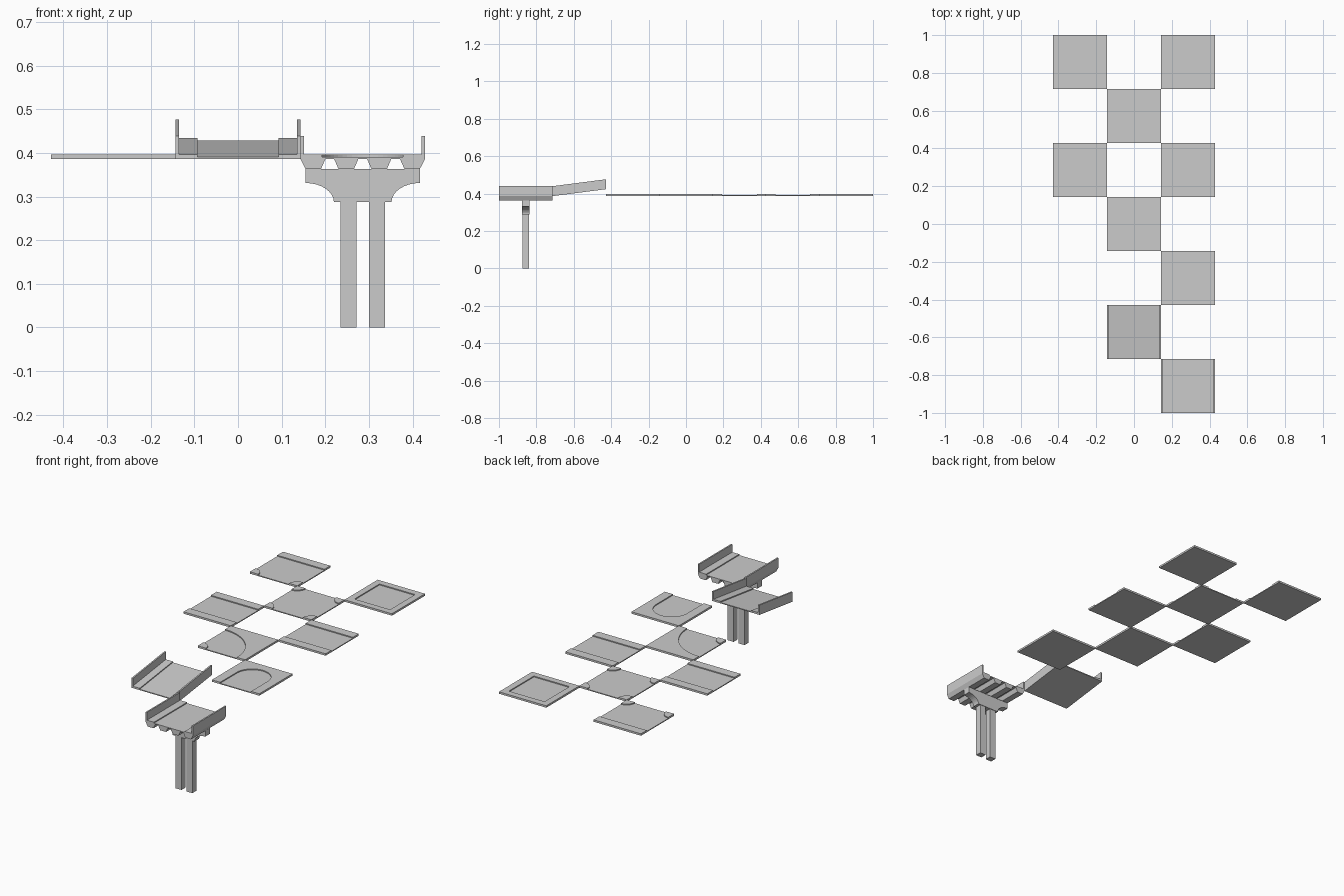
import bpy, bmesh
from math import sin, cos, pi
from mathutils import Vector

if "Cube" in bpy.data.objects:
    bpy.data.objects.remove(bpy.data.objects["Cube"])

T = 2 / 7              # tile size
H = T / 2              # half tile
K = 0.05               # kerb width
R = H - K              # half road width
Z0, ZR, ZK, ZW = 0.386, 0.391, 0.3965, 0.439   # underside, road, kerb top, wall top


def prism(bm, pts, origin, sweep):
    """Closed prism from 3D points offset by origin, swept along a vector."""
    base = [bm.verts.new(Vector(p) + Vector(origin)) for p in pts]
    far = [bm.verts.new(v.co + Vector(sweep)) for v in base]
    n = len(base)
    bm.faces.new(base)
    bm.faces.new(far[::-1])
    for i in range(n):
        bm.faces.new((base[i], far[i], far[(i + 1) % n], base[(i + 1) % n]))


def finish(bm, name):
    bmesh.ops.recalc_face_normals(bm, faces=bm.faces)
    me = bpy.data.meshes.new(name)
    bm.to_mesh(me)
    bm.free()
    ob = bpy.data.objects.new(name, me)
    bpy.context.collection.objects.link(ob)
    return ob


def arc(cx, cy, rx, ry, a0, a1, n):
    return [(cx + rx * cos(a0 + (a1 - a0) * i / n),
             cy + ry * sin(a0 + (a1 - a0) * i / n)) for i in range(n + 1)]


def rect(x0, y0, x1, y1):
    return [(x0, y0), (x1, y0), (x1, y1), (x0, y1)]


def corner(sx, sy):
    """Quarter-round kerb in one corner of a tile."""
    q = arc(0, 0, K, K, 0, pi / 2, 8)
    return [(sx * (H - x), sy * (H - y)) for x, y in q] + [(sx * H, sy * H)]


def tile(name, col, row, kerbs):
    """Flat road slab with raised kerb outlines on top."""
    bm = bmesh.new()
    o = (col * T, row * T, 0)
    prism(bm, [(x, y, Z0) for x, y in rect(-H, -H, H, H)], o, (0, 0, ZR - Z0))
    for k in kerbs:
        prism(bm, [(x, y, ZR) for x, y in k], o, (0, 0, ZK - ZR))
    return finish(bm, name)


def walled_deck(name, col, row, rise, underside):
    """Road section with kerbs and side walls, swept along y."""
    w = H - 0.008
    half = [(R, ZR), (R, ZK), (w, ZK), (w, ZW), (H, ZW)]
    sec = half + underside + [(-x, z) for x, z in half[::-1]]
    bm = bmesh.new()
    prism(bm, [(x, -H, z) for x, z in sec], (col * T, row * T, 0), (0, T, rise))
    return finish(bm, name)


# Flat road tiles
strips = [rect(-H, R, H, H), rect(-H, -H, H, -R)]
tile("straight_road_left", -1, 1, strips)
tile("straight_road_right", 1, 1, strips)
tile("t_junction", -1, 3, [strips[0], corner(-1, -1), corner(1, -1)])
tile("crossroads", 0, 2, [corner(sx, sy) for sx in (-1, 1) for sy in (-1, 1)])

bend = arc(-H, -H, T - K, T - K, 0, pi / 2, 16) + [(-H, H), (H, H), (H, -H)]
tile("road_bend", 0, 0, [corner(-1, -1), bend])

dead_end = [(-R, -H)] + arc(0, 0, R, R, pi, 0, 24) + [(R, -H), (H, -H), (H, H), (-H, H), (-H, -H)]
tile("dead_end_road", 1, -1, [dead_end])

# Paved tile with a sunken square
bm = bmesh.new()
prism(bm, [(x, y, Z0) for x, y in rect(-H, -H, H, H)], (T, 3 * T, 0), (0, 0, ZK - Z0))
bmesh.ops.recalc_face_normals(bm, faces=bm.faces)
bm.faces.ensure_lookup_table()
top = max(bm.faces, key=lambda f: f.calc_center_median().z)
bmesh.ops.inset_region(bm, faces=[top], thickness=K)
inner = bmesh.ops.extrude_discrete_faces(bm, faces=[top])["faces"][0]
for v in inner.verts:
    v.co.z = ZR
finish(bm, "sunken_square_tile")

# Sloped ramp tile
walled_deck("ramp", 0, -2, 0.037, [(H, Z0), (-H, Z0)])

# Bridge deck with tapered beams underneath
ZB = 0.363
under = [(H, Z0), (H - 0.012, ZB)]
for c in (0.0755, 0, -0.0755):
    under += [(c + 0.02, ZB), (c + 0.01, Z0), (c - 0.01, Z0), (c - 0.02, ZB)]
under += [(-H + 0.012, ZB), (-H, Z0)]
walled_deck("bridge_deck", 1, -3, 0, under)

# Pier cap with hollow curved shoulders
ZC = 0.287
shoulder = arc(0.131, ZC, 0.065, 0.044, pi / 2, pi, 8)
cap = [(0.131, ZB)] + shoulder
cap += [(-x, z) for x, z in cap[::-1]]
bm = bmesh.new()
prism(bm, [(x, -0.02, z) for x, z in cap], (T, -3 * T, 0), (0, 0.04, 0))
finish(bm, "pier_cap")

# Twin pier columns
for s, side in ((-1, "left"), (1, "right")):
    bm = bmesh.new()
    cx = T + s * 0.0328
    prism(bm, [(x, y, 0) for x, y in rect(-0.018, -0.017, 0.018, 0.017)],
          (cx, -3 * T, 0), (0, 0, ZC))
    finish(bm, "pier_column_" + side)
